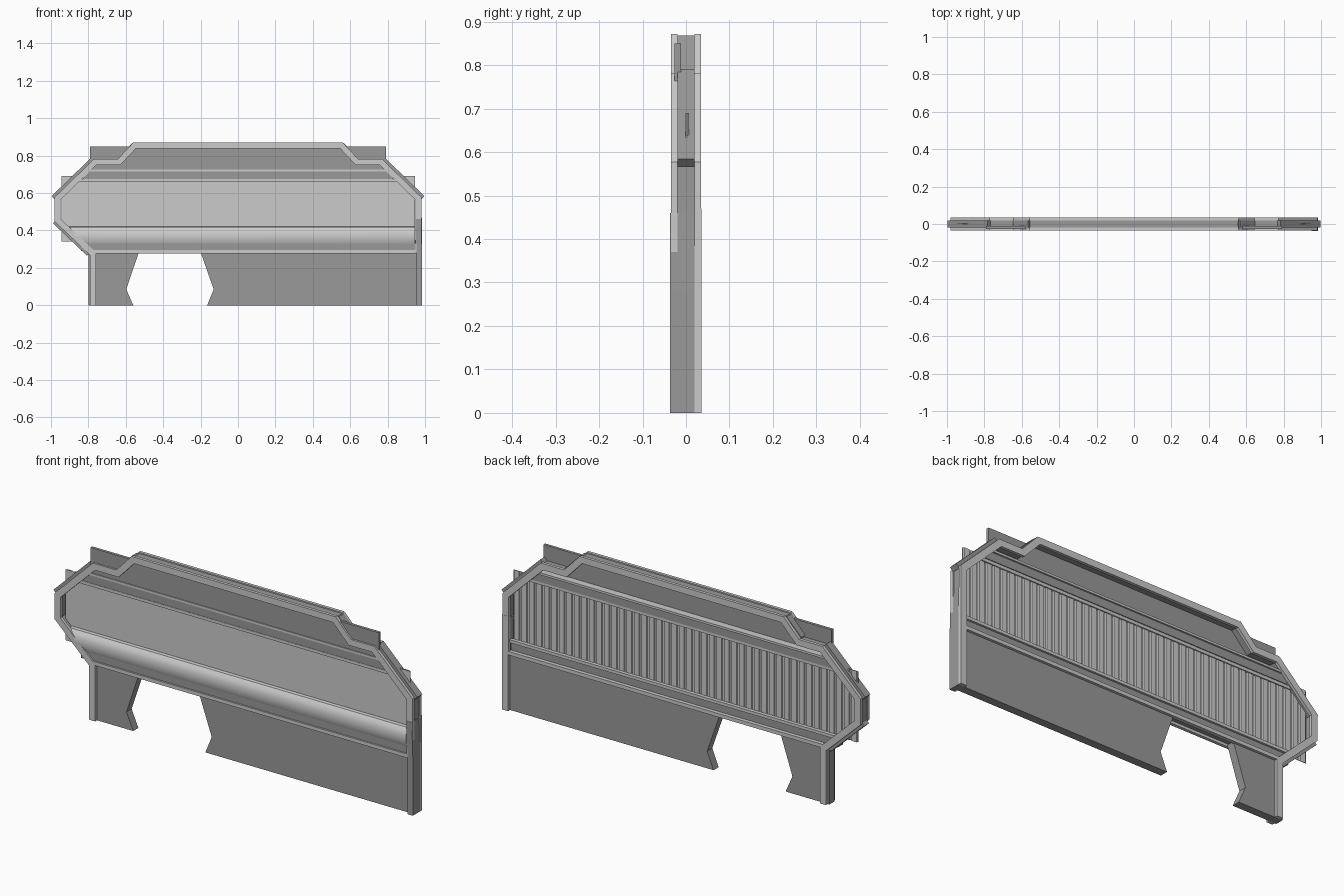
import bpy
from mathutils import Vector

if "Cube" in bpy.data.objects:
    bpy.data.objects.remove(bpy.data.objects["Cube"])

dark = bpy.data.materials.new("dark_grey")
dark.diffuse_color = (0.32, 0.32, 0.32, 1)
dark.use_nodes = True
dark.node_tree.nodes["Principled BSDF"].inputs["Base Color"].default_value = dark.diffuse_color


def make(name, verts, faces, mat=None):
    me = bpy.data.meshes.new(name)
    me.from_pydata(verts, [], faces)
    ob = bpy.data.objects.new(name, me)
    bpy.context.collection.objects.link(ob)
    if mat:
        me.materials.append(mat)
    bpy.context.view_layer.objects.active = ob
    ob.select_set(True)
    bpy.ops.object.mode_set(mode='EDIT')
    bpy.ops.mesh.select_all(action='SELECT')
    bpy.ops.mesh.normals_make_consistent(inside=False)
    bpy.ops.object.mode_set(mode='OBJECT')
    ob.select_set(False)
    return ob


def plate(name, pts, y0, y1, mat=None):
    """Outline in x,z extruded through y."""
    n = len(pts)
    v = [(x, y0, z) for x, z in pts] + [(x, y1, z) for x, z in pts]
    f = [tuple(range(n)), tuple(range(2 * n - 1, n - 1, -1))]
    f += [(i, (i + 1) % n, (i + 1) % n + n, i + n) for i in range(n)]
    return make(name, v, f, mat)


def box(name, x0, x1, y0, y1, z0, z1, mat=None):
    return plate(name, [(x0, z0), (x1, z0), (x1, z1), (x0, z1)], y0, y1, mat)


def strip(name, path, half, y0, y1, mat=None):
    """Flat bar of constant width that follows a path with mitred corners."""
    p = [Vector(q) for q in path]
    left, right = [], []
    for i, q in enumerate(p):
        a = (q - p[max(i - 1, 0)]).normalized()
        b = (p[min(i + 1, len(p) - 1)] - q).normalized()
        if i == 0:
            a = b
        if i == len(p) - 1:
            b = a
        na, nb = Vector((-a.y, a.x)), Vector((-b.y, b.x))
        m = (na + nb) / (1 + na.dot(nb)) * half
        left.append(tuple(q + m))
        right.append(tuple(q - m))
    n = len(p)
    v = [(x, y, z) for y in (y0, y1) for side in (left, right) for x, z in side]
    f = []
    for i in range(n - 1):
        f += [(i, i + 1, n + i + 1, n + i), (2*n + i, 2*n + i + 1, 3*n + i + 1, 3*n + i),
              (i, i + 1, 2*n + i + 1, 2*n + i), (n + i, n + i + 1, 3*n + i + 1, 3*n + i)]
    f += [(k, k + n, k + 3*n, k + 2*n) for k in (0, n - 1)]
    return make(name, v, f, mat)


def along_x(name, prof, x_left, x_right, mat=None):
    """Closed y,z profile run along x; x_left is a function of z."""
    n = len(prof)
    v = [(x_left(z), y, z) for y, z in prof] + [(x_right, y, z) for y, z in prof]
    f = [tuple(range(n)), tuple(range(2 * n - 1, n - 1, -1))]
    f += [(i, (i + 1) % n, (i + 1) % n + n, i + n) for i in range(n)]
    return make(name, v, f, mat)


# Outer frame: front and back bars with a recessed core between
path = [(-0.775, 0), (-0.775, 0.275), (-0.965, 0.455), (-0.965, 0.57),
        (-0.765, 0.765), (-0.637, 0.765), (-0.552, 0.855), (0.552, 0.855),
        (0.637, 0.765), (0.765, 0.765), (0.965, 0.57), (0.965, 0.28)]
strip("frame_front", path, 0.016, -0.035, -0.02)
strip("frame_back", path, 0.016, 0.02, 0.035)
strip("frame_core", path, 0.010, -0.02, 0.02, dark)

# Boards along the diagonals that overshoot the frame
for s, side in ((-1, "left"), (1, "right")):
    strip("upper_diagonal_" + side, [(s * 0.988, 0.575), (s * 0.775, 0.782)],
          0.012, -0.02, 0.02, dark)
    strip("step_diagonal_" + side, [(s * 0.64, 0.78), (s * 0.56, 0.862)],
          0.008, -0.02, 0.02, dark)
strip("lower_diagonal", [(-0.982, 0.445), (-0.80, 0.272)], 0.010, -0.02, 0.02, dark)

# Panels whose corners stick out past the frame
box("upper_panel", -0.79, 0.79, -0.026, -0.012, 0.66, 0.85, dark)
box("main_panel", -0.945, 0.945, -0.001, 0.002, 0.34, 0.69)

# Ribbed back of the main panel
count = 46
pitch = 1.89 / count
rib = [(-0.945, 0.002)]
for i in range(count):
    x = -0.945 + i * pitch
    rib += [(x + 0.003, 0.002), (x + 0.007, 0.007),
            (x + pitch - 0.007, 0.007), (x + pitch - 0.003, 0.002)]
rib.append((0.945, 0.002))
n = len(rib)
make("back_ribs", [(x, y, z) for z in (0.34, 0.69) for x, y in rib],
     [(i, i + 1, n + i + 1, n + i) for i in range(n - 1)])

# Horizontal trim above the main panel
box("upper_trim_low", -0.86, 0.86, -0.03, 0.012, 0.66, 0.675)
box("upper_trim_band", -0.83, 0.83, -0.028, 0.016, 0.675, 0.715, dark)
box("upper_trim_high", -0.81, 0.81, -0.031, 0.024, 0.715, 0.726)

# Rounded rail low on the front, left end cut to follow the frame
slope = lambda z: -0.91 + (0.42 - z) * 0.85
rail = along_x("rounded_rail", [(0, 0.42), (-0.018, 0.418), (-0.029, 0.405),
               (-0.035, 0.385), (-0.036, 0.365), (-0.033, 0.345),
               (-0.027, 0.33), (0, 0.33)], slope, 0.945)
bpy.context.view_layer.objects.active = rail
rail.select_set(True)
bpy.ops.object.shade_smooth_by_angle(angle=0.7)
rail.select_set(False)
along_x("lower_band", [(0.014, 0.35), (-0.027, 0.33), (-0.027, 0.29), (0.014, 0.29)],
        lambda z: -0.84, 0.95, dark)
box("lower_rail_front", -0.80, 0.95, -0.035, -0.02, 0.277, 0.295)
box("lower_rail_back", -0.79, 0.95, 0.014, 0.033, 0.277, 0.295)
box("lower_rail_back_upper", -0.84, 0.95, 0.006, 0.024, 0.335, 0.35)

# Lower skirt panels with the notched opening between them
plate("skirt_left", [(-0.79, 0), (-0.56, 0), (-0.597, 0.085), (-0.53, 0.285),
                     (-0.79, 0.285)], -0.02, 0.02, dark)
plate("skirt_right", [(-0.165, 0), (0.97, 0), (0.97, 0.285), (-0.20, 0.285),
                      (-0.13, 0.085)], -0.02, 0.02, dark)

# Left post edge and right end post
box("left_post_edge", -0.80, -0.785, -0.02, 0.02, 0, 0.275, dark)
plate("right_post_front", [(0.955, 0), (0.984, 0), (0.984, 0.28), (0.978, 0.46),
                           (0.948, 0.46), (0.955, 0.28)], -0.037, 0.02, dark)
box("right_post_back", 0.950, 0.984, 0.02, 0.036, 0, 0.47)
